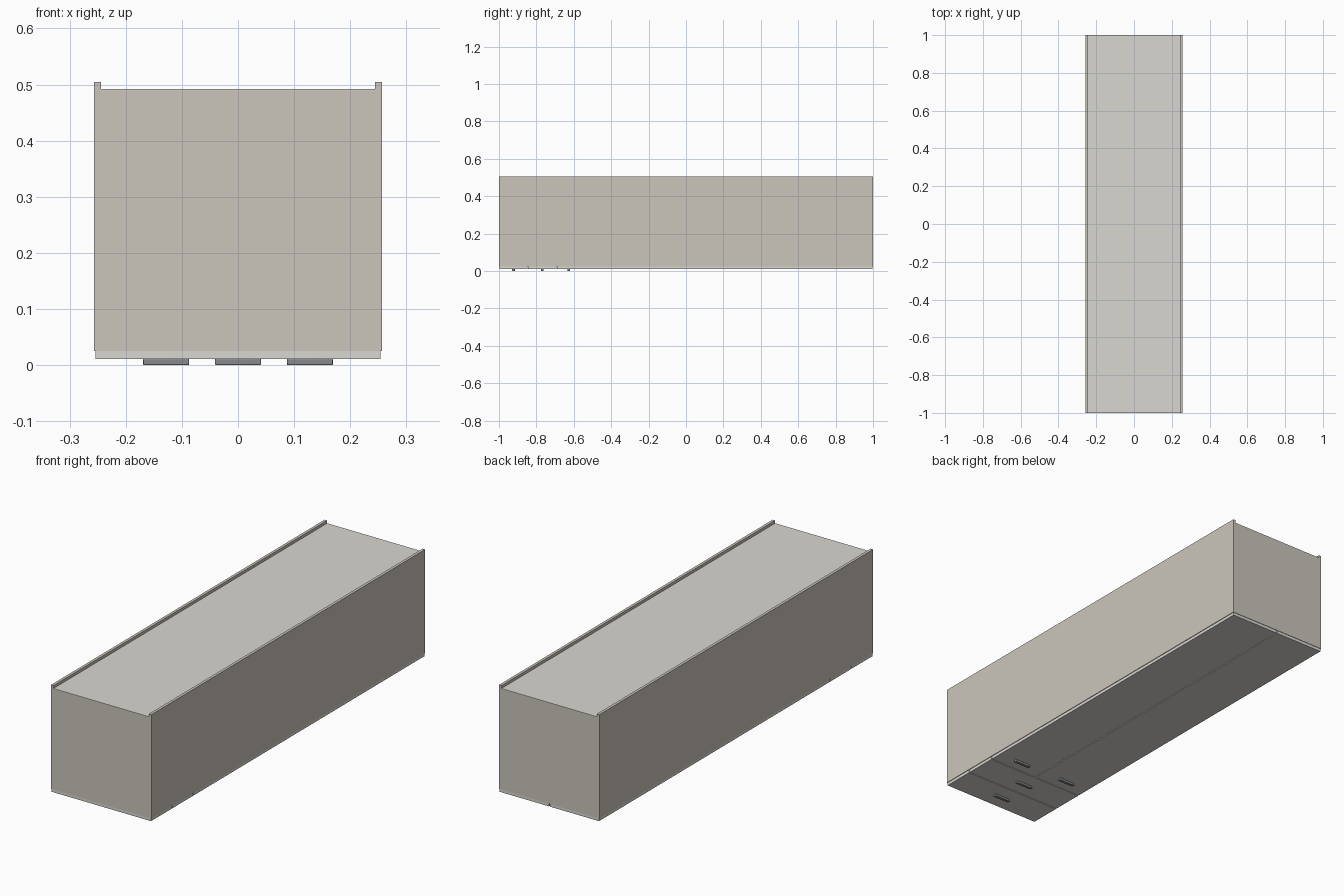
import bpy

if "Cube" in bpy.data.objects:
    bpy.data.objects.remove(bpy.data.objects["Cube"])

def material(name, rgb):
    m = bpy.data.materials.new(name)
    m.diffuse_color = (*rgb, 1)
    m.use_nodes = True
    m.node_tree.nodes["Principled BSDF"].inputs["Base Color"].default_value = m.diffuse_color
    return m

BOARD = material("beige_board", (0.60, 0.56, 0.50))
PANEL = material("off_white_panel", (0.69, 0.68, 0.64))
METAL = material("grey_metal", (0.25, 0.25, 0.26))

def box(name, x, y, z, mat, bevel=0.0):
    """Box given as (min, max) ranges along each axis."""
    bpy.ops.mesh.primitive_cube_add(size=1)
    ob = bpy.context.object
    ob.name = name
    for v in ob.data.vertices:
        v.co = [r[0] if c < 0 else r[1] for c, r in zip(v.co, (x, y, z))]
    ob.data.materials.append(mat)
    if bevel:
        b = ob.modifiers.new("rounded_edges", "BEVEL")
        b.width, b.segments = bevel, 3
        bpy.ops.object.shade_smooth_by_angle()
    return ob

W, T = 0.257, 0.013          # half width and board thickness
FRONT, BACK, RIM = 0.025, 0.489, 0.505
IN = W - T

# Carcass: cabinet lying on its face, the sides project past the back
for s, n in ((-1, "left"), (1, "right")):
    box(f"{n}_side", sorted((s * IN, s * W)), (-1, 1), (FRONT, RIM), BOARD)
for s, n in ((-1, "top"), (1, "base")):
    box(f"{n}_board", (-IN, IN), sorted((s * (1 - T), s)), (FRONT, BACK), BOARD)
box("back_panel", (-IN, IN), (-1, 1), (BACK, 0.492), PANEL)

# Drawer fronts and double doors, separated by narrow gaps
FZ, FX, G = (0.011, FRONT), 0.254, 0.002
cuts = (-1.0, -0.846, -0.691, 1.0)
for i in range(2):
    box(f"drawer_front_{i + 1}", (-FX, FX), (cuts[i] + G, cuts[i + 1] - G), FZ, PANEL)
for s, n in ((-1, "left"), (1, "right")):
    box(f"{n}_door", sorted((s * G, s * FX)), (cuts[2] + G, cuts[3] - G), FZ, PANEL)

# Bar handles
handles = (("drawer_handle_1", 0, -0.922), ("drawer_handle_2", 0, -0.768),
           ("left_door_handle", -0.128, -0.627), ("right_door_handle", 0.128, -0.627))
for n, x, y in handles:
    box(n, (x - 0.041, x + 0.041), (y - 0.007, y + 0.007), (0, 0.0115), METAL, 0.002)
